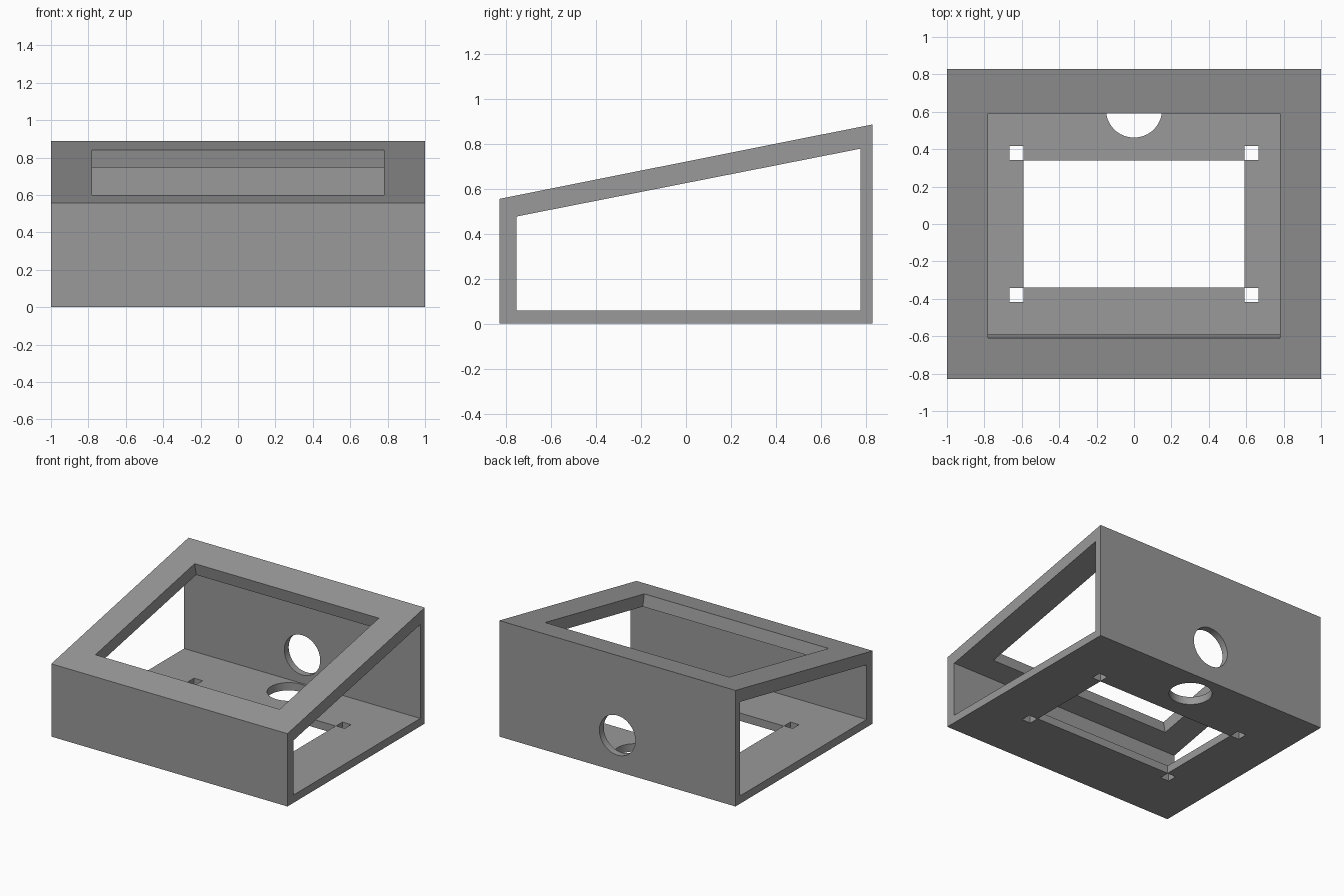
import bpy, bmesh, math
from mathutils import Vector

if "Cube" in bpy.data.objects:
    bpy.data.objects.remove(bpy.data.objects["Cube"])

grey = bpy.data.materials.new("mid_grey")
grey.diffuse_color = (0.32, 0.32, 0.32, 1)
grey.use_nodes = True
grey.node_tree.nodes["Principled BSDF"].inputs["Base Color"].default_value = grey.diffuse_color


def prism(name, points, direction):
    """Extrude a closed 3D outline along a direction."""
    bm = bmesh.new()
    face = bm.faces.new([bm.verts.new(p) for p in points])
    ext = bmesh.ops.extrude_face_region(bm, geom=[face])
    verts = [g for g in ext["geom"] if isinstance(g, bmesh.types.BMVert)]
    bmesh.ops.translate(bm, verts=verts, vec=Vector(direction))
    bmesh.ops.recalc_face_normals(bm, faces=bm.faces)
    mesh = bpy.data.meshes.new(name)
    bm.to_mesh(mesh)
    bm.free()
    mesh.materials.append(grey)
    obj = bpy.data.objects.new(name, mesh)
    bpy.context.collection.objects.link(obj)
    return obj


def side_prism(name, profile, half_width):
    return prism(name, [(-half_width, y, z) for y, z in profile], (2 * half_width, 0, 0))


def floor_box(name, x0, x1, y0, y1):
    return prism(name, [(x0, y0, -0.1), (x1, y0, -0.1), (x1, y1, -0.1), (x0, y1, -0.1)], (0, 0, 0.2))


def circle(r, n=64):
    return [(r * math.cos(2 * math.pi * i / n), r * math.sin(2 * math.pi * i / n)) for i in range(n)]


# Sloped enclosure
FRONT_Z, BACK_Z, DEPTH = 0.557, 0.888, 0.83
slope = (BACK_Z - FRONT_Z) / (2 * DEPTH)
shell = side_prism("sloped_enclosure",
                   [(-DEPTH, 0), (DEPTH, 0), (DEPTH, BACK_Z), (-DEPTH, FRONT_Z)], 1.0)

# Open-sided interior
cutters = [side_prism("interior_cutter",
                      [(-0.755, 0.06), (0.777, 0.06), (0.777, 0.78), (-0.755, 0.478)], 1.2)]

# Display window, cut square to the sloped lid
normal = Vector((0, -slope, 1)).normalized()
outline = [Vector((x, y, FRONT_Z + slope * (y + DEPTH))) + normal * 0.1
           for x, y in ((-0.78, -0.61), (0.78, -0.61), (0.78, 0.59), (-0.78, 0.59))]
cutters.append(prism("window_cutter", outline, normal * -0.24))

# Floor opening and its four corner slots
cutters.append(floor_box("floor_cutter", -0.59, 0.59, -0.339, 0.339))
for sx in (-1, 1):
    for sy in (-1, 1):
        xs = sorted((sx * 0.592, sx * 0.665))
        ys = sorted((sy * 0.342, sy * 0.418))
        cutters.append(floor_box("slot_cutter", *xs, *ys))

# Round cable holes in the floor and back wall
cutters.append(prism("floor_hole_cutter", [(x, 0.612 + y, -0.1) for x, y in circle(0.15)], (0, 0, 0.2)))
cutters.append(prism("back_hole_cutter", [(x, 0.7, 0.277 + z) for x, z in circle(0.152)], (0, 0.25, 0)))

# Apply the cuts
bpy.context.view_layer.objects.active = shell
shell.select_set(True)
for cutter in cutters:
    cutter.hide_render = True
    mod = shell.modifiers.new("cut", "BOOLEAN")
    mod.operation = "DIFFERENCE"
    mod.solver = "EXACT"
    mod.object = cutter
    bpy.ops.object.modifier_apply(modifier=mod.name)
    bpy.data.objects.remove(cutter, do_unlink=True)
bpy.ops.object.shade_smooth_by_angle(angle=math.radians(30))
